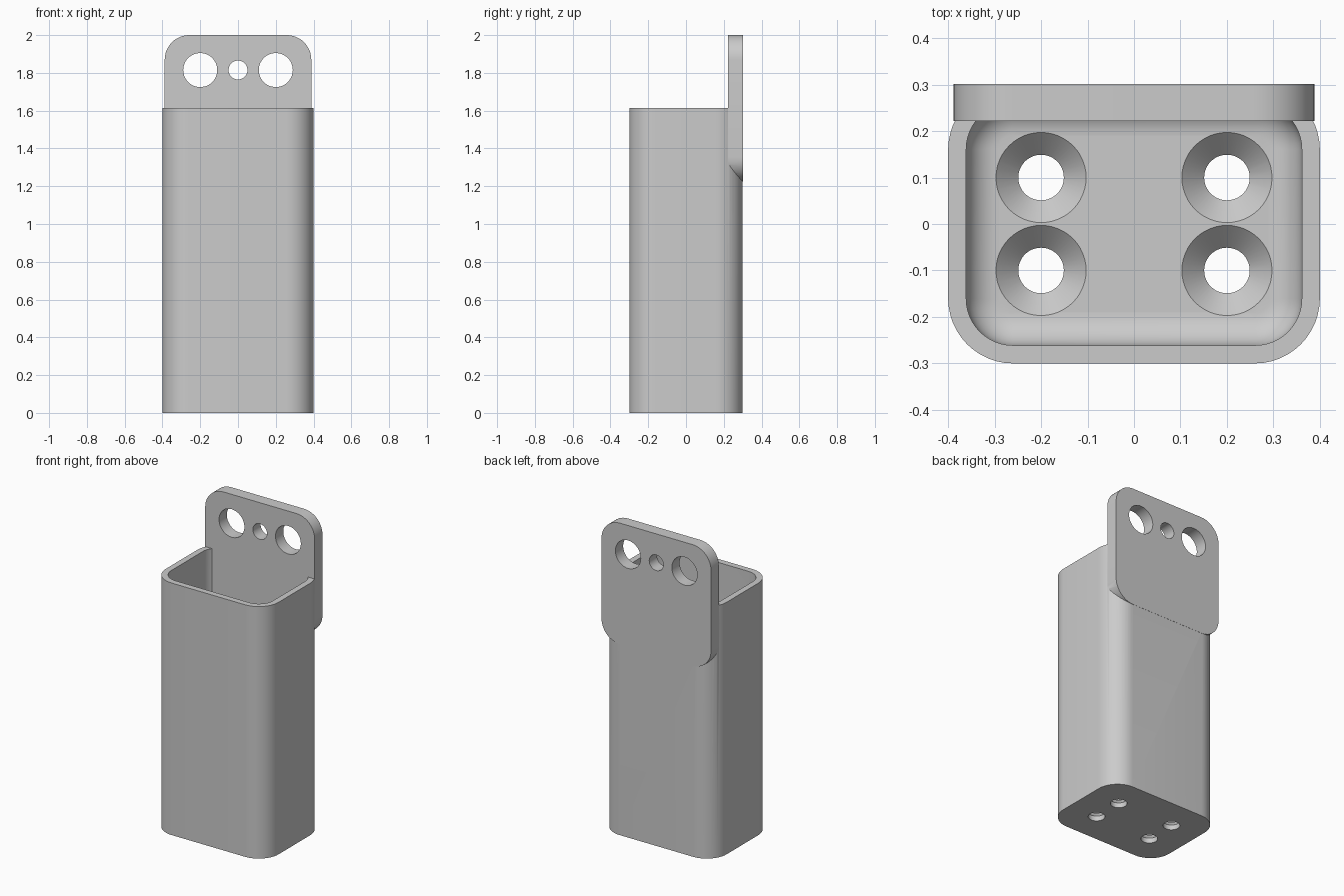
import bpy, bmesh, math
from mathutils import Matrix, Vector

if "Cube" in bpy.data.objects:
    bpy.data.objects.remove(bpy.data.objects["Cube"])

grey = bpy.data.materials.new("Light grey")
grey.use_nodes = True
COLOUR = (0.6, 0.6, 0.6, 1)
grey.diffuse_color = COLOUR
grey.node_tree.nodes["Principled BSDF"].inputs["Base Color"].default_value = COLOUR


def rounded_rect(hx, hy, r, z, steps=12):
    """Ring of points round a rectangle with rounded corners."""
    pts = []
    for q, (sx, sy) in enumerate([(1, 1), (-1, 1), (-1, -1), (1, -1)]):
        for i in range(steps + 1):
            a = math.pi / 2 * (q + i / steps)
            pts.append(Vector((sx * (hx - r) + r * math.cos(a),
                               sy * (hy - r) + r * math.sin(a), z)))
    return pts


def circle(r, z, n=48):
    return [Vector((r * math.cos(2 * math.pi * i / n),
                    r * math.sin(2 * math.pi * i / n), z)) for i in range(n)]


def loft(name, rings, matrix=Matrix()):
    """Skin a stack of rings and cap both ends."""
    bm = bmesh.new()
    loops = [[bm.verts.new(matrix @ p) for p in ring] for ring in rings]
    for a, b in zip(loops, loops[1:]):
        for i in range(len(a)):
            j = (i + 1) % len(a)
            bm.faces.new((a[i], a[j], b[j], b[i]))
    bm.faces.new(loops[0][::-1])
    bm.faces.new(loops[-1])
    bmesh.ops.recalc_face_normals(bm, faces=bm.faces)
    mesh = bpy.data.meshes.new(name)
    bm.to_mesh(mesh)
    bm.free()
    mesh.materials.append(grey)
    ob = bpy.data.objects.new(name, mesh)
    bpy.context.collection.objects.link(ob)
    return ob


def boolean(target, other, operation):
    """Apply a boolean and discard the helper."""
    mod = target.modifiers.new(operation.title(), 'BOOLEAN')
    mod.operation, mod.solver, mod.object = operation, 'EXACT', other
    bpy.context.view_layer.objects.active = target
    bpy.ops.object.modifier_apply(modifier=mod.name)
    bpy.data.objects.remove(other)


# Open box: outer wall, rim, inner wall, filleted inner floor
H, FLOOR, FILLET = 1.615, 0.08, 0.07
rings = [rounded_rect(0.4, 0.3, 0.14, 0), rounded_rect(0.4, 0.3, 0.14, H),
         rounded_rect(0.361, 0.261, 0.1, H)]
for i in range(9):
    a = math.pi / 2 * i / 8
    inset = FILLET * (1 - math.cos(a))
    rings.append(rounded_rect(0.361 - inset, 0.261 - inset, 0.1 - inset,
                              FLOOR + FILLET * (1 - math.sin(a))))
holder = loft("holder_box", rings)

# Mounting plate merged into the back wall
upright = Matrix.Translation((0, 0, 1.612)) @ Matrix.Rotation(math.pi / 2, 4, 'X')
plate = loft("back_plate", [rounded_rect(0.388, 0.388, 0.13, -0.301),
                            rounded_rect(0.388, 0.388, 0.13, -0.222)], upright)
boolean(holder, plate, 'UNION')

# Three holes through the plate
for x, r in ((-0.2, 0.09), (0, 0.05), (0.2, 0.09)):
    place = Matrix.Translation((x, 0, 1.815)) @ Matrix.Rotation(math.pi / 2, 4, 'X')
    cutter = loft("plate_hole", [circle(r, -0.4), circle(r, -0.15)], place)
    boolean(holder, cutter, 'DIFFERENCE')

# Four countersunk screw holes in the floor
for x in (-0.2, 0.2):
    for y in (-0.1, 0.1):
        cutter = loft("screw_hole", [circle(0.049, -0.05), circle(0.049, FLOOR - 0.048),
                                     circle(0.097, FLOOR), circle(0.097, 0.2)],
                      Matrix.Translation((x, y, 0)))
        boolean(holder, cutter, 'DIFFERENCE')

# Smooth rounded corners, crisp edges
bpy.ops.object.select_all(action='DESELECT')
holder.select_set(True)
bpy.context.view_layer.objects.active = holder
bpy.ops.object.shade_smooth_by_angle(angle=math.radians(30))
